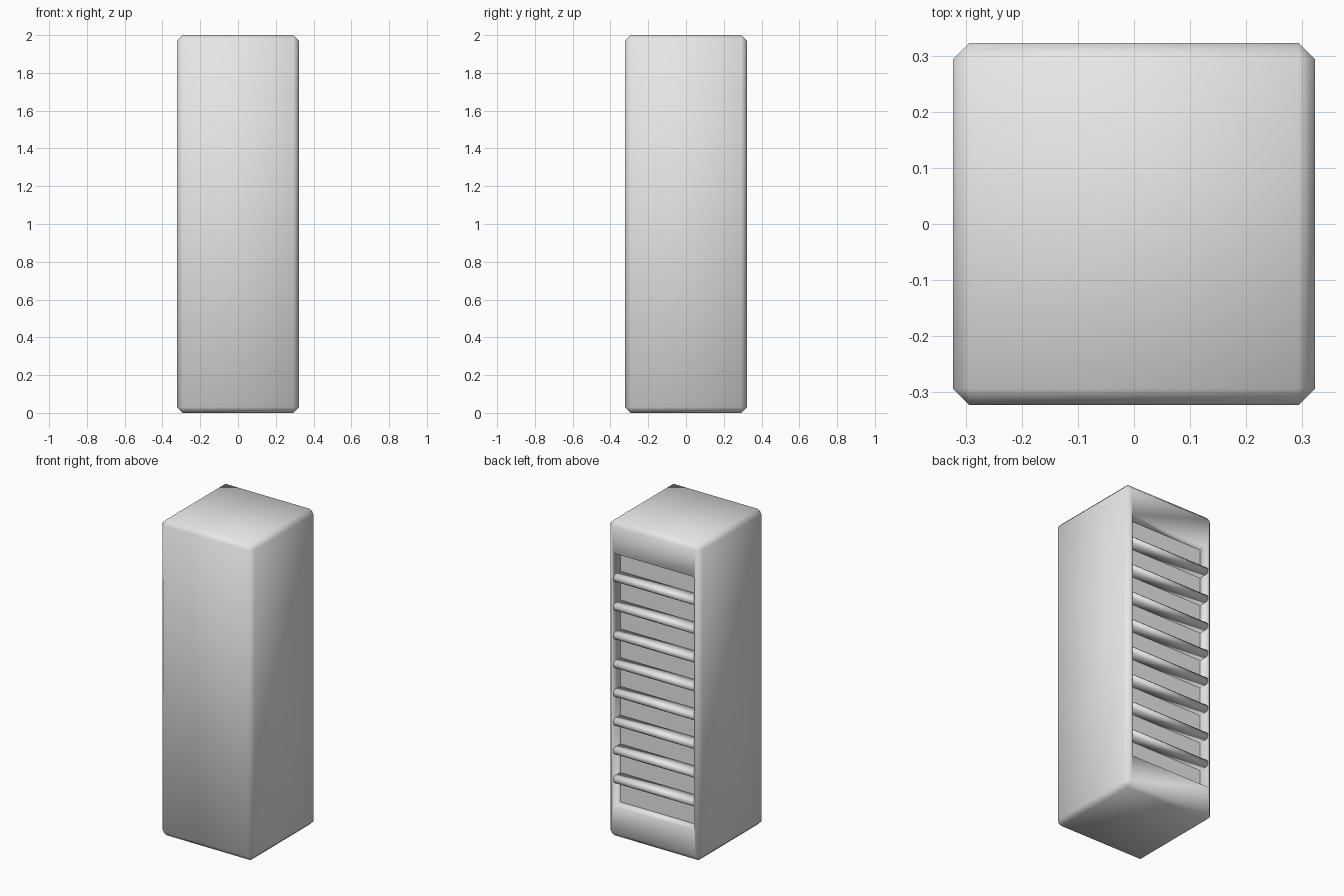
import bpy, bmesh
from mathutils import Vector

if "Cube" in bpy.data.objects:
    bpy.data.objects.remove(bpy.data.objects["Cube"])

HALF, HEIGHT, CHAMFER = 0.323, 2.0, 0.03
OPEN_X, OPEN_LOW, OPEN_HIGH, DEPTH = 0.283, 0.2, 1.8, 0.07
BARS, PITCH, BAR_H = 8, 0.182, 0.044

grey = bpy.data.materials.new("light_grey")
grey.diffuse_color = (0.8, 0.8, 0.8, 1)
grey.use_nodes = True
grey.node_tree.nodes["Principled BSDF"].inputs["Base Color"].default_value = grey.diffuse_color


def add_box(bm, low, high):
    verts = bmesh.ops.create_cube(bm, size=1)["verts"]
    low, high = Vector(low), Vector(high)
    for v in verts:
        v.co = (low + high) / 2 + v.co * (high - low)
    return verts


def finish(name, bm):
    bmesh.ops.recalc_face_normals(bm, faces=bm.faces)
    for f in bm.faces:
        f.smooth = True
    mesh = bpy.data.meshes.new(name)
    bm.to_mesh(mesh)
    bm.free()
    mesh.materials.append(grey)
    obj = bpy.data.objects.new(name, mesh)
    bpy.context.collection.objects.link(obj)
    return obj


# Chamfered cabinet with a shallow recess in the back
bm = bmesh.new()
add_box(bm, (-HALF, -HALF, 0), (HALF, HALF, HEIGHT))
bmesh.ops.bevel(bm, geom=bm.edges[:], offset=CHAMFER, segments=1,
                affect='EDGES', profile=0.5)
bm.normal_update()
back = max(bm.faces, key=lambda f: f.normal.y * f.calc_area())
bmesh.ops.inset_region(bm, faces=[back], thickness=0.01)
for v in back.verts:
    v.co.x = OPEN_X if v.co.x > 0 else -OPEN_X
    v.co.z = OPEN_HIGH if v.co.z > 1 else OPEN_LOW
# Separate recess floor gives its rim a crisp edge
panel = bmesh.ops.extrude_discrete_faces(bm, faces=[back])["faces"][0]
for v in panel.verts:
    v.co.y -= DEPTH
for e in panel.edges:
    e.smooth = False
finish("cabinet", bm)

# Chamfered horizontal slats across the recess
bm = bmesh.new()
for i in range(BARS):
    z = 1 + (i - (BARS - 1) / 2) * PITCH
    add_box(bm, (-OPEN_X, HALF - DEPTH - 0.005, z - BAR_H / 2),
            (OPEN_X, HALF - 0.001, z + BAR_H / 2))
front_edges = [e for e in bm.edges
               if all(v.co.y > HALF - 0.01 for v in e.verts)
               and abs(e.verts[0].co.x - e.verts[1].co.x) > 0.1]
bmesh.ops.bevel(bm, geom=front_edges, offset=0.012, segments=1,
                affect='EDGES', profile=0.5)
finish("vent_slats", bm)
